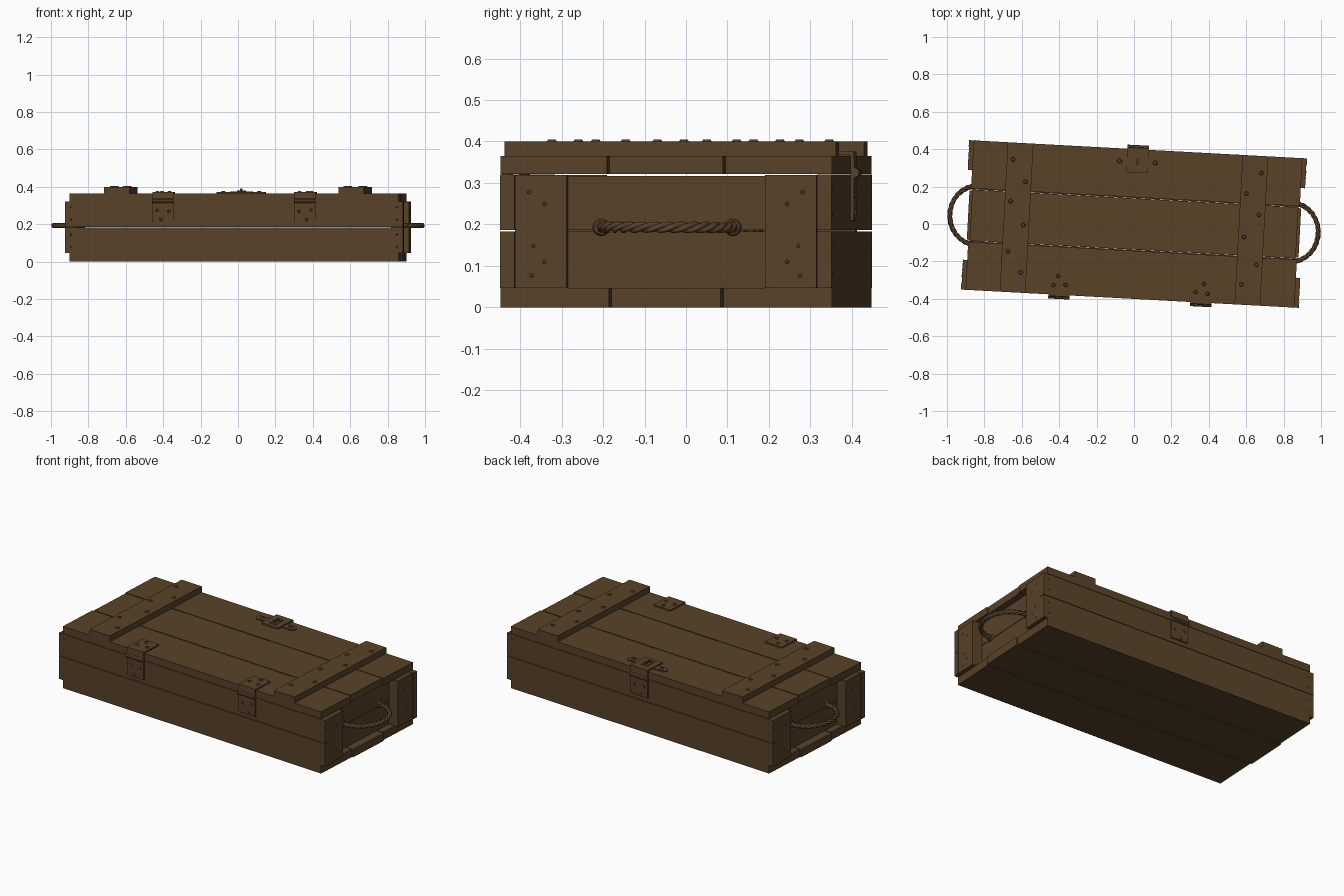
import bpy, bmesh, math
from mathutils import Vector, Matrix

if "Cube" in bpy.data.objects:
    bpy.data.objects.remove(bpy.data.objects["Cube"])

TURN = math.radians(-3.1)   # the crate stands slightly turned
wood = bpy.data.materials.new("brown")
wood.diffuse_color = (0.1, 0.055, 0.022, 1)
wood.use_nodes = True
wood.node_tree.nodes["Principled BSDF"].inputs["Base Color"].default_value = wood.diffuse_color


def finish(name, bm, smooth=False):
    me = bpy.data.meshes.new(name)
    bmesh.ops.recalc_face_normals(bm, faces=bm.faces)
    bm.to_mesh(me)
    bm.free()
    return place(name, me)


def place(name, me):
    me.materials.clear()
    me.materials.append(wood)
    ob = bpy.data.objects.new(name, me)
    bpy.context.collection.objects.link(ob)
    ob.rotation_euler.z = TURN
    return ob


def box(bm, x0, x1, y0, y1, z0, z1):
    m = Matrix.Translation(((x0 + x1) / 2, (y0 + y1) / 2, (z0 + z1) / 2))
    m = m @ Matrix.Diagonal((abs(x1 - x0), abs(y1 - y0), abs(z1 - z0), 1))
    bmesh.ops.create_cube(bm, size=1, matrix=m)


def nail(bm, pos, normal, r):
    rot = Vector(normal).to_track_quat('Z', 'Y').to_matrix().to_4x4()
    bmesh.ops.create_cone(bm, cap_ends=True, segments=10, radius1=r, radius2=r * 0.6,
                          depth=r * 0.6, matrix=Matrix.Translation(pos) @ rot)


def extrude_profile(bm, pts, x0, x1):
    f = bm.faces.new([bm.verts.new((x0, y, z)) for y, z in pts])
    new = bmesh.ops.extrude_face_region(bm, geom=[f])["geom"]
    bmesh.ops.translate(bm, vec=(x1 - x0, 0, 0),
                        verts=[v for v in new if isinstance(v, bmesh.types.BMVert)])


# floor and lid, three boards each
for name, z0, z1, seam, half, mid in (("floor_boards", 0, 0.047, 0.135, 0.88, 0.888),
                                      ("lid_boards", 0.322, 0.365, 0.14, 0.88, 0.873)):
    bm = bmesh.new()
    g = 0.003
    box(bm, -half, half, -0.4, -seam - g, z0, z1)
    box(bm, -mid, mid, -seam + g, seam - g, z0, z1)
    box(bm, -half, half, seam + g, 0.4, z0, z1)
    finish(name, bm)

# long sides, two boards each
bm = bmesh.new()
for s in (-1, 1):
    box(bm, -0.905, 0.905, s * 0.365, s * 0.4, 0.047, 0.183)
    box(bm, -0.905, 0.905, s * 0.365, s * 0.4, 0.186, 0.32)
finish("side_boards", bm)

# recessed end panels and their upright corner posts
bm, posts = bmesh.new(), bmesh.new()
for s in (-1, 1):
    box(bm, s * 0.815, s * 0.84, -0.365, 0.365, 0.047, 0.183)
    box(bm, s * 0.815, s * 0.84, -0.365, 0.365, 0.186, 0.317)
    for t in (-1, 1):
        box(posts, s * 0.84, s * 0.903, t * 0.24, t * 0.364, 0.047, 0.319)
finish("end_panels", bm)
finish("corner_posts", posts)

# lid battens with staggered nails
bm, nails = bmesh.new(), bmesh.new()
for s in (-1, 1):
    box(bm, s * 0.56, s * 0.697, -0.4, 0.4, 0.365, 0.4)
    for i, y in enumerate((0.31, 0.195, 0.086, -0.037, -0.182, -0.292)):
        x = 0.628 + (0.037 if i % 2 == 0 else -0.037)
        nail(nails, (s * x, y, 0.401), (0, 0, 1), 0.014)
finish("lid_battens", bm)
finish("batten_nails", nails)

# small nails on the side boards and posts
bm = bmesh.new()
for s in (-1, 1):
    for t in (-1, 1):
        for z in (0.08, 0.145, 0.225, 0.29):
            nail(bm, (s * 0.873, t * 0.4, z), (0, t, 0), 0.006)
        for y, z in ((0.33, 0.278), (0.293, 0.25), (0.32, 0.148), (0.293, 0.11), (0.324, 0.077)):
            nail(bm, (s * 0.903, t * y, z), (s, 0, 0), 0.006)
finish("small_nails", bm)

# bent metal straps: two hinges in front, one hasp at the back
STRAP = [(0.275, 0.365), (0.275, 0.373), (0.408, 0.373), (0.41, 0.337), (0.419, 0.333),
         (0.422, 0.325), (0.419, 0.317), (0.409, 0.312), (0.408, 0.21), (0.4, 0.21), (0.4, 0.365)]


def strap(name, x, side, lift=0.0):
    bm = bmesh.new()
    pts = [(side * y, z + (lift if z > 0.36 else 0)) for y, z in STRAP]
    extrude_profile(bm, pts, x - 0.057, x + 0.057)
    for dx, d in ((-0.032, 0.03), (0.032, 0.035), (-0.01, 0.08)):
        k = 1 if x <= 0 else -1
        if not lift:
            nail(bm, (x + k * dx, side * (0.38 - d), 0.375), (0, 0, 1), 0.012)
        nail(bm, (x + k * dx, side * 0.409, 0.305 - d), (0, side, 0), 0.01)
    finish(name, bm)


strap("hinge_left", -0.38, -1)
strap("hinge_right", 0.38, -1)
strap("hasp", 0, 1, 0.003)

# hasp cross plate with bolts, slot frame and staple
bm = bmesh.new()
box(bm, -0.11, 0.11, 0.31, 0.355, 0.365, 0.371)
for s in (-1, 1):
    bmesh.ops.create_cone(bm, cap_ends=True, segments=16, radius1=0.0225, radius2=0.0225,
                          depth=0.006, matrix=Matrix.Translation((s * 0.11, 0.3325, 0.368)))
    nail(bm, (s * 0.096, 0.333, 0.373), (0, 0, 1), 0.015)
    box(bm, s * 0.016, s * 0.022, 0.298, 0.368, 0.374, 0.379)
    box(bm, -0.022, 0.022, 0.333 + s * 0.029, 0.333 + s * 0.035, 0.374, 0.379)
    box(bm, -0.006, 0.006, 0.333 + s * 0.01, 0.333 + s * 0.018, 0.374, 0.388)
box(bm, -0.006, 0.006, 0.315, 0.351, 0.384, 0.391)
finish("hasp_staple", bm)

# twisted rope handles: three strands wound along a half circle
R, N = 0.146, 72
for s, name in ((-1, "rope_handle_left"), (1, "rope_handle_right")):
    cu = bpy.data.curves.new(name, 'CURVE')
    cu.dimensions = '3D'
    cu.bevel_depth = 0.0075
    cu.bevel_resolution = 1
    cu.use_fill_caps = True
    for k in range(3):
        sp = cu.splines.new('POLY')
        sp.points.add(N)
        for i, p in enumerate(sp.points):
            a = math.pi * (i / N - 0.5)
            w = i / N * math.tau * 5 + k * math.tau / 3
            r = R + 0.0065 * math.cos(w)
            p.co = (s * (0.84 + r * math.cos(a)), 0.001 + r * math.sin(a) * 1.08,
                    0.193 + 0.0065 * math.sin(w), 1)
    tmp = bpy.data.objects.new("rope_path", cu)
    bpy.context.collection.objects.link(tmp)
    bpy.context.view_layer.update()
    me = bpy.data.meshes.new_from_object(tmp.evaluated_get(bpy.context.evaluated_depsgraph_get()))
    bpy.data.objects.remove(tmp)
    me.shade_smooth()
    place(name, me)

# round grommets where the ropes enter the panels
bm = bmesh.new()
for s in (-1, 1):
    for t in (-1, 1):
        rot = Matrix.Rotation(s * math.pi / 2, 4, 'Y')
        bmesh.ops.create_cone(bm, cap_ends=True, segments=16, radius1=0.021, radius2=0.017,
                              depth=0.008,
                              matrix=Matrix.Translation((s * 0.844, t * 0.159, 0.193)) @ rot)
finish("rope_grommets", bm)
